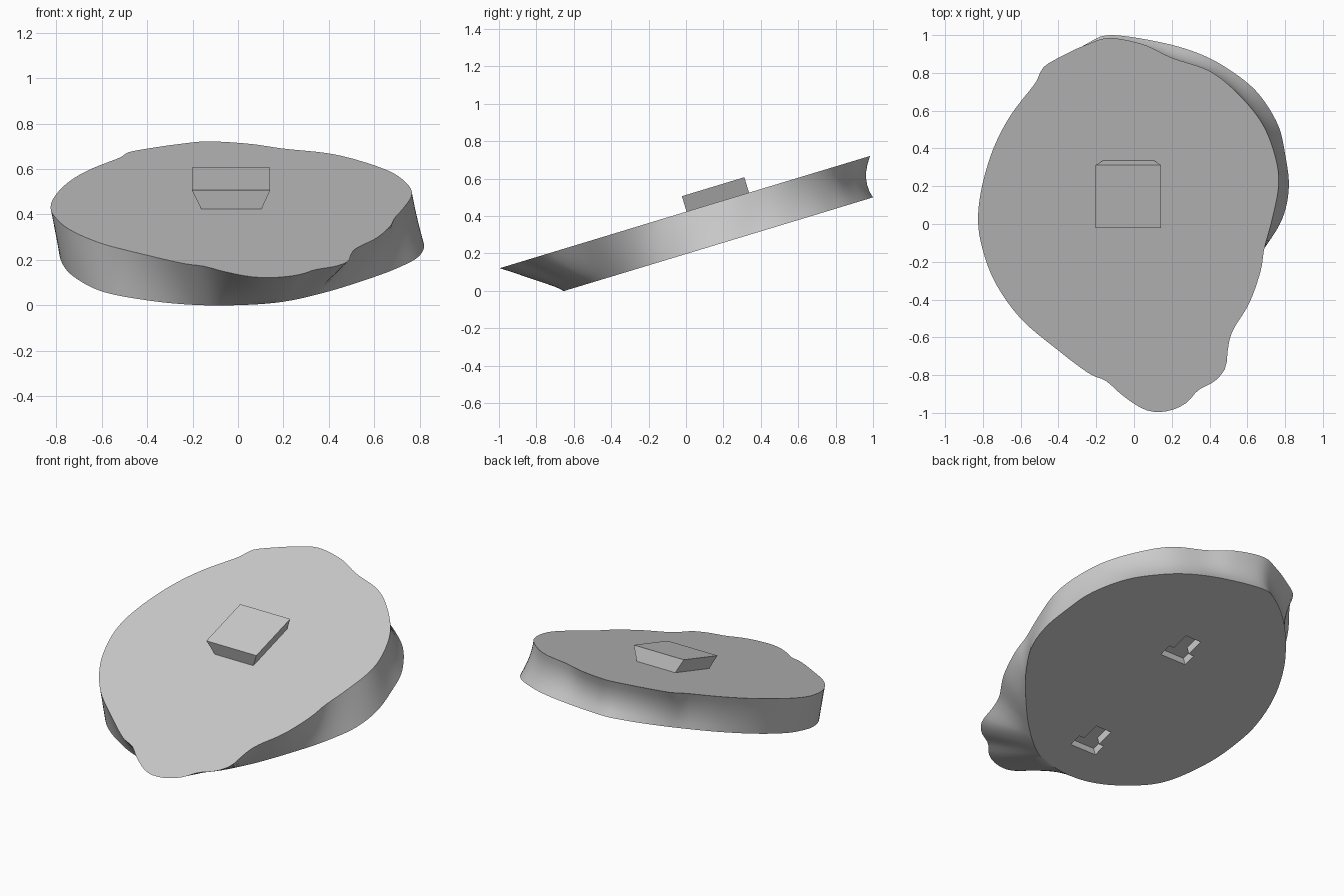
import bpy, bmesh, math
from mathutils import Vector

if "Cube" in bpy.data.objects:
    bpy.data.objects.remove(bpy.data.objects["Cube"])

SLOPE = 0.303                      # tilt of the slab along y
TILT = math.atan(SLOPE)
TOP, BOTTOM = 0.423, 0.197         # plane heights at y = 0

grey = bpy.data.materials.new("stone_grey")
grey.diffuse_color = (0.6, 0.6, 0.6, 1)
grey.use_nodes = True
grey.node_tree.nodes["Principled BSDF"].inputs["Base Color"].default_value = grey.diffuse_color


def make_object(name, bm):
    bmesh.ops.recalc_face_normals(bm, faces=bm.faces)
    mesh = bpy.data.meshes.new(name)
    bm.to_mesh(mesh)
    bm.free()
    mesh.materials.append(grey)
    ob = bpy.data.objects.new(name, mesh)
    bpy.context.collection.objects.link(ob)
    return ob


def on_plane(x, y, base, h=0.0):
    """Point over the tilted plane, raised h along its normal."""
    return Vector((x, y - h * math.sin(TILT), base + SLOPE * y + h * math.cos(TILT)))


def radius_function(points):
    """Smooth a closed outline and return its radius as a function of angle."""
    pts = [Vector(p) for p in points]
    n, polar = len(pts), []
    for i in range(n):
        a, b, c, d = (pts[(i + k) % n] for k in (-1, 0, 1, 2))
        for s in range(8):
            t = s / 8
            p = 0.5 * (2 * b + (c - a) * t + (2 * a - 5 * b + 4 * c - d) * t * t
                       + (3 * b - a - 3 * c + d) * t ** 3)
            polar.append((math.atan2(p.y, p.x) % math.tau, p.length))
    polar.sort()
    polar = ([(polar[-1][0] - math.tau, polar[-1][1])] + polar
             + [(polar[0][0] + math.tau, polar[0][1])])

    def radius(angle):
        for (a0, r0), (a1, r1) in zip(polar, polar[1:]):
            if a0 <= angle <= a1:
                return r0 + (r1 - r0) * (angle - a0) / max(a1 - a0, 1e-6)
        return polar[0][1]
    return radius


def prism(name, low, high, base, h0, h1):
    """Solid between two matching profiles at two heights over a plane."""
    bm = bmesh.new()
    a = [bm.verts.new(on_plane(x, y, base, h0)) for x, y in low]
    b = [bm.verts.new(on_plane(x, y, base, h1)) for x, y in high]
    bm.faces.new(a)
    bm.faces.new(b)
    for i in range(len(a)):
        j = (i + 1) % len(a)
        bm.faces.new((a[i], a[j], b[j], b[i]))
    return make_object(name, bm)


# Irregular slab: top and bottom outlines joined by a slightly hollow wall
top_radius = radius_function([
    (0.765, 0.2), (0.75, 0.35), (0.68, 0.53), (0.55, 0.69), (0.4, 0.81),
    (0.2, 0.88), (0.05, 0.95), (-0.13, 0.985), (-0.25, 0.95), (-0.36, 0.9),
    (-0.48, 0.83), (-0.52, 0.75), (-0.65, 0.58), (-0.74, 0.41), (-0.8, 0.22),
    (-0.825, 0.05), (-0.81, -0.1), (-0.74, -0.3), (-0.6, -0.5), (-0.4, -0.67),
    (-0.24, -0.79), (-0.15, -0.83), (-0.07, -0.9), (0.03, -0.97), (0.11, -0.995),
    (0.2, -0.985), (0.28, -0.945), (0.34, -0.88), (0.43, -0.83), (0.485, -0.76),
    (0.495, -0.68), (0.52, -0.57), (0.61, -0.42), (0.67, -0.25), (0.69, -0.13),
    (0.73, 0.02)])
bottom_radius = radius_function([
    (0.82, 0.2), (0.8, 0.37), (0.76, 0.53), (0.65, 0.7), (0.5, 0.82),
    (0.35, 0.9), (0.15, 0.96), (-0.12, 1.0), (-0.24, 0.96), (-0.37, 0.87),
    (-0.5, 0.74), (-0.63, 0.57), (-0.73, 0.37), (-0.78, 0.17), (-0.78, 0.0),
    (-0.73, -0.22), (-0.6, -0.45), (-0.4, -0.58), (-0.2, -0.645), (0.0, -0.65),
    (0.2, -0.6), (0.4, -0.45), (0.6, -0.24), (0.71, -0.1), (0.79, 0.04)])

bm = bmesh.new()
N, LEVELS = 180, 6
rings = []
for k in range(LEVELS + 1):
    t = k / LEVELS
    ring = []
    for i in range(N):
        a = math.tau * i / N
        r = bottom_radius(a) * (1 - t) + top_radius(a) * t
        r -= 0.03 * max(0, math.sin(a)) ** 2 * 4 * t * (1 - t)
        base = BOTTOM + (TOP - BOTTOM) * t
        ring.append(bm.verts.new(on_plane(r * math.cos(a), r * math.sin(a), base)))
    rings.append(ring)
for lo, hi in zip(rings, rings[1:]):
    for i in range(N):
        j = (i + 1) % N
        bm.faces.new((lo[i], lo[j], hi[j], hi[i]))
bm.faces.new(rings[0])
bm.faces.new(rings[-1])
slab = make_object("slab", bm)

# Two T-shaped hanging slots cut into the underside
for label, y in (("back", 0.33), ("front", -0.46)):
    x = -0.01
    tee = [(x - 0.09, y), (x + 0.09, y), (x + 0.09, y + 0.075), (x + 0.055, y + 0.075),
           (x + 0.055, y + 0.18), (x - 0.055, y + 0.18), (x - 0.055, y + 0.075),
           (x - 0.09, y + 0.075)]
    cutter = prism(label + "_slot_cutter", tee, tee, BOTTOM, -0.05, 0.05)
    cutter.hide_render = True
    cutter.hide_set(True)
    cut = slab.modifiers.new(label + "_slot", 'BOOLEAN')
    cut.object = cutter
    cut.operation = 'DIFFERENCE'
    cut.solver = 'EXACT'

bpy.context.view_layer.objects.active = slab
slab.select_set(True)
for name in [m.name for m in slab.modifiers]:
    bpy.ops.object.modifier_apply(modifier=name)
bpy.ops.object.shade_smooth_by_angle(angle=math.radians(35))

# Dovetail block, wider at its top, on the upper face
prism("dovetail_block",
      [(-0.162, 0.003), (0.104, 0.003), (0.104, 0.337), (-0.162, 0.337)],
      [(-0.203, 0.003), (0.142, 0.003), (0.142, 0.337), (-0.203, 0.337)],
      TOP, 0.0, 0.086)
